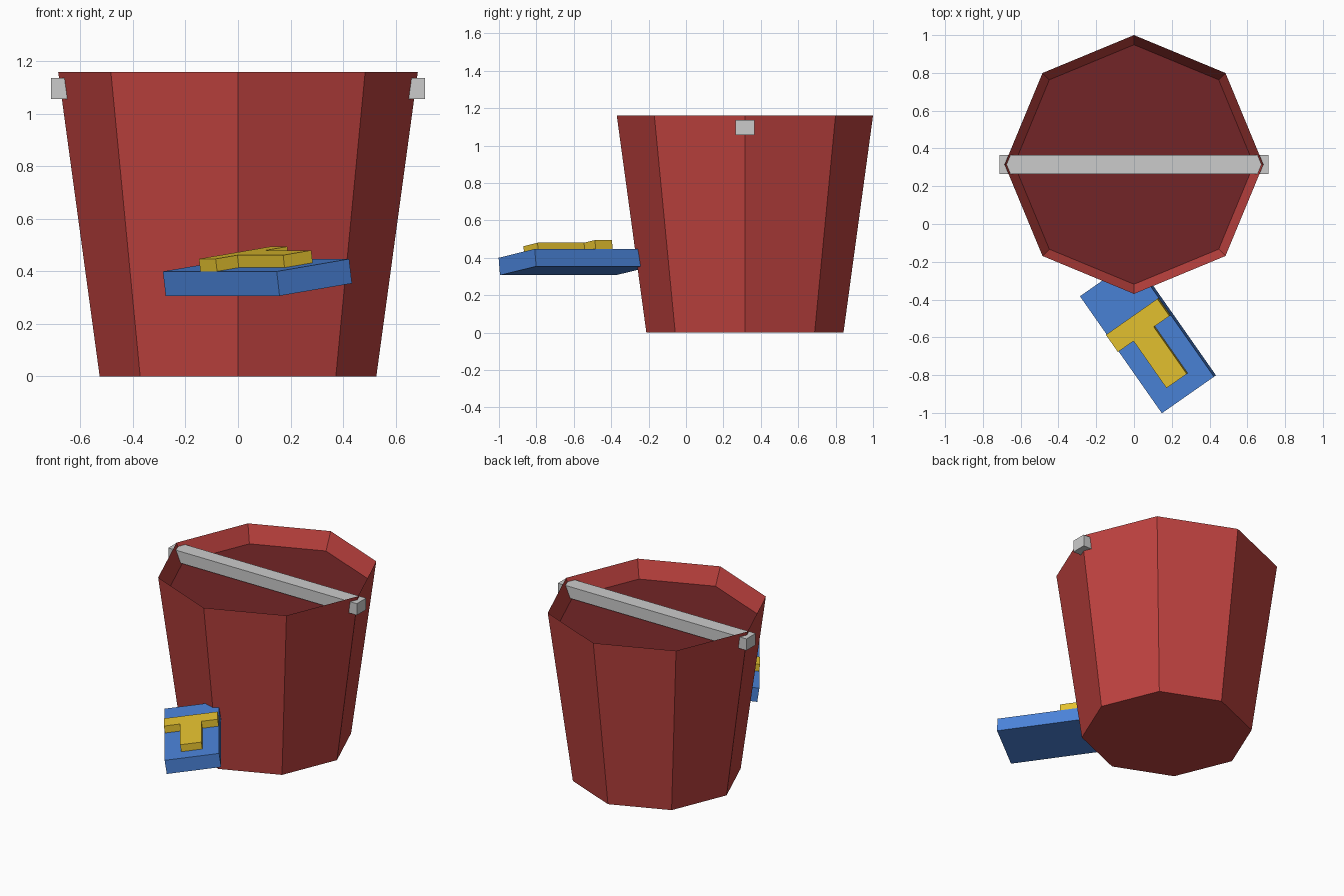
import bpy, bmesh
from math import cos, sin, pi, radians
from mathutils import Matrix

if "Cube" in bpy.data.objects:
    bpy.data.objects.remove(bpy.data.objects["Cube"])


def material(name, rgb):
    m = bpy.data.materials.new(name)
    m.diffuse_color = (*rgb, 1)
    m.use_nodes = True
    m.node_tree.nodes["Principled BSDF"].inputs["Base Color"].default_value = m.diffuse_color
    return m


def add_object(name, bm, mats=(), matrix=Matrix()):
    me = bpy.data.meshes.new(name)
    bm.to_mesh(me)
    bm.free()
    for m in mats:
        me.materials.append(m)
    ob = bpy.data.objects.new(name, me)
    ob.matrix_world = matrix
    bpy.context.collection.objects.link(ob)
    return ob


def prism(outline, z0, z1):
    """Solid extruded upward from a flat outline."""
    bm = bmesh.new()
    low = [bm.verts.new((x, y, z0)) for x, y in outline]
    high = [bm.verts.new((x, y, z1)) for x, y in outline]
    n = len(outline)
    bm.faces.new(low[::-1])
    bm.faces.new(high)
    for i in range(n):
        j = (i + 1) % n
        bm.faces.new((low[i], low[j], high[j], high[i]))
    return bm


def rect(w, d):
    return [(-w, -d), (w, -d), (w, d), (-w, d)]


red = material("red", (0.52, 0.055, 0.05))
dark_red = material("dark_red", (0.17, 0.018, 0.02))
blue = material("blue", (0.07, 0.23, 0.70))
yellow = material("yellow", (0.80, 0.55, 0.03))

# Bucket: tapered octagon with a sharp rim and a shallow sunken top
SIDES, CENTRE_Y = 8, 0.315
bm = bmesh.new()
rings = [[bm.verts.new((r * cos(2 * pi * i / SIDES), r * sin(2 * pi * i / SIDES), z))
          for i in range(SIDES)]
         for r, z in ((0.527, 0), (0.685, 1.16), (0.634, 1.044))]
bm.faces.new(rings[0][::-1])
bm.faces.new(rings[-1]).material_index = 1
for a, b in zip(rings, rings[1:]):
    for i in range(SIDES):
        j = (i + 1) % SIDES
        bm.faces.new((a[i], a[j], b[j], b[i]))
add_object("bucket", bm, (red, dark_red), Matrix.Translation((0, CENTRE_Y, 0)))

# Carrying bar through both sides of the rim
add_object("carrying_bar", prism(rect(0.712, 0.05), 1.057, 1.136),
           matrix=Matrix.Translation((0, CENTRE_Y, 0)))

# Tilted block leaning into the front wall
tilt = (Matrix.Translation((0.074, -0.592, 0.377))
        @ Matrix.Rotation(radians(35), 4, 'Z')
        @ Matrix.Rotation(radians(-8), 4, 'Y'))
add_object("side_block", prism(rect(0.17, 0.378), -0.047, 0.047), (blue,), tilt)

# Raised grip on the block: crossbar with a short stem
half = [(0.066, -0.283), (0.066, 0.021), (0.168, 0.021), (0.168, 0.132)]
outline = half + [(-x, y) for x, y in reversed(half)]
add_object("raised_grip", prism(outline, 0.047, 0.095), (yellow,), tilt)
